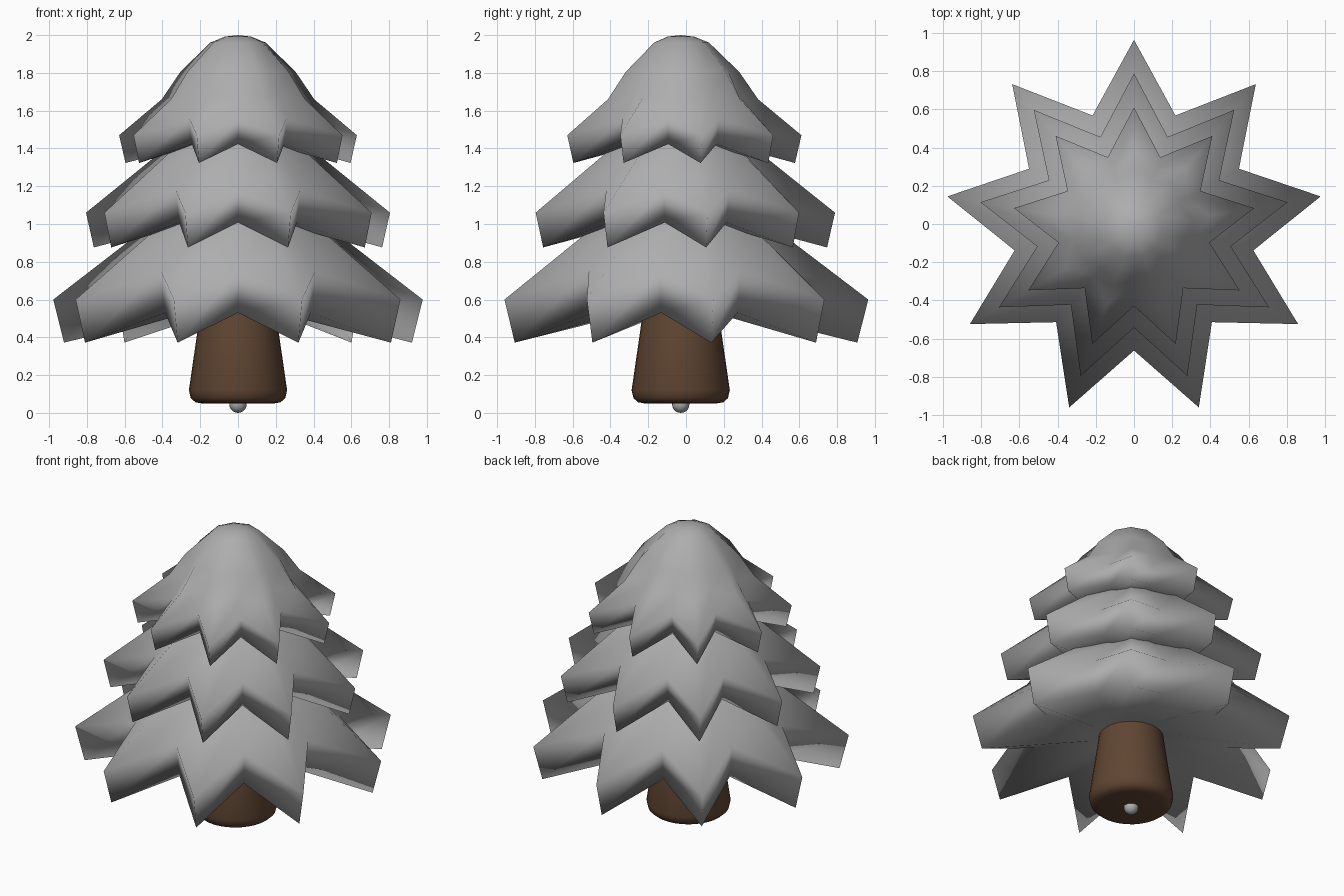
import bpy, bmesh, math

if "Cube" in bpy.data.objects:
    bpy.data.objects.remove(bpy.data.objects["Cube"])

CY = -0.028   # depth of the trunk axis
POINTS = 9
GREY = (0.42, 0.42, 0.42, 1)
BROWN = (0.115, 0.06, 0.032, 1)


def finish(name, bm, angle, color):
    bmesh.ops.recalc_face_normals(bm, faces=bm.faces)
    me = bpy.data.meshes.new(name)
    bm.to_mesh(me)
    bm.free()
    ob = bpy.data.objects.new(name, me)
    ob.location = (0, CY, 0)
    bpy.context.collection.objects.link(ob)
    bpy.ops.object.select_all(action='DESELECT')
    ob.select_set(True)
    bpy.context.view_layer.objects.active = ob
    bpy.ops.object.shade_smooth_by_angle(angle=math.radians(angle))
    mat = bpy.data.materials.new(name + "_colour")
    mat.diffuse_color = color
    mat.use_nodes = True
    mat.node_tree.nodes["Principled BSDF"].inputs["Base Color"].default_value = mat.diffuse_color
    me.materials.append(mat)
    return ob


def loft(name, rings, count, bottom, top, angle, color):
    """Rings of (tip radius, tip z, valley radius, valley z), closed to a point at each end."""
    bm = bmesh.new()
    loops = []
    for rt, zt, rv, zv in rings:
        loop = []
        for i in range(count * 2):
            a = math.pi / 2 + i * math.pi / count
            r, z = (rt, zt) if i % 2 == 0 else (rv, zv)
            loop.append(bm.verts.new((r * math.cos(a), r * math.sin(a), z)))
        loops.append(loop)
    n = count * 2
    for a, b in zip(loops, loops[1:]):
        for i in range(n):
            j = (i + 1) % n
            bm.faces.new((a[i], a[j], b[j], b[i]))
    for loop, z in ((loops[0], bottom), (loops[-1], top)):
        c = bm.verts.new((0, 0, z))
        for i in range(n):
            bm.faces.new((loop[i], loop[(i + 1) % n], c))
    return finish(name, bm, angle, color)


# Foliage tiers: underside, lower rim, upper rim, slope
loft("lower_branches", [
    (0.25, 0.545, 0.25, 0.545), (0.935, 0.372, 0.60, 0.53),
    (0.993, 0.60, 0.635, 0.75), (0.50, 0.975, 0.41, 0.98),
    (0.30, 1.15, 0.28, 1.15)], POINTS, 0.55, 1.2, 105, GREY)
loft("middle_branches", [
    (0.25, 1.02, 0.25, 1.02), (0.775, 0.876, 0.485, 1.008),
    (0.817, 1.06, 0.515, 1.18), (0.41, 1.385, 0.34, 1.39),
    (0.25, 1.55, 0.23, 1.55)], POINTS, 1.03, 1.6, 105, GREY)
loft("top_branches", [
    (0.2, 1.435, 0.2, 1.435), (0.605, 1.323, 0.38, 1.423),
    (0.639, 1.47, 0.402, 1.56), (0.41, 1.66, 0.325, 1.68),
    (0.31, 1.805, 0.27, 1.805), (0.15, 1.96, 0.14, 1.96),
    (0.07, 1.992, 0.07, 1.992)], POINTS, 1.44, 2.0, 105, GREY)

# Tapered trunk with a rounded foot
profile = [(0.19, 0.05), (0.225, 0.056), (0.25, 0.078), (0.26, 0.12),
           (0.215, 0.43), (0.19, 0.62)]
loft("trunk", [(r, z, r, z) for r, z in profile], 16, 0.05, 0.62, 40, BROWN)

# Small peg ball under the trunk
bm = bmesh.new()
bmesh.ops.create_uvsphere(bm, u_segments=16, v_segments=10, radius=0.046)
peg = finish("peg_ball", bm, 60, GREY)
peg.location.z = 0.046
